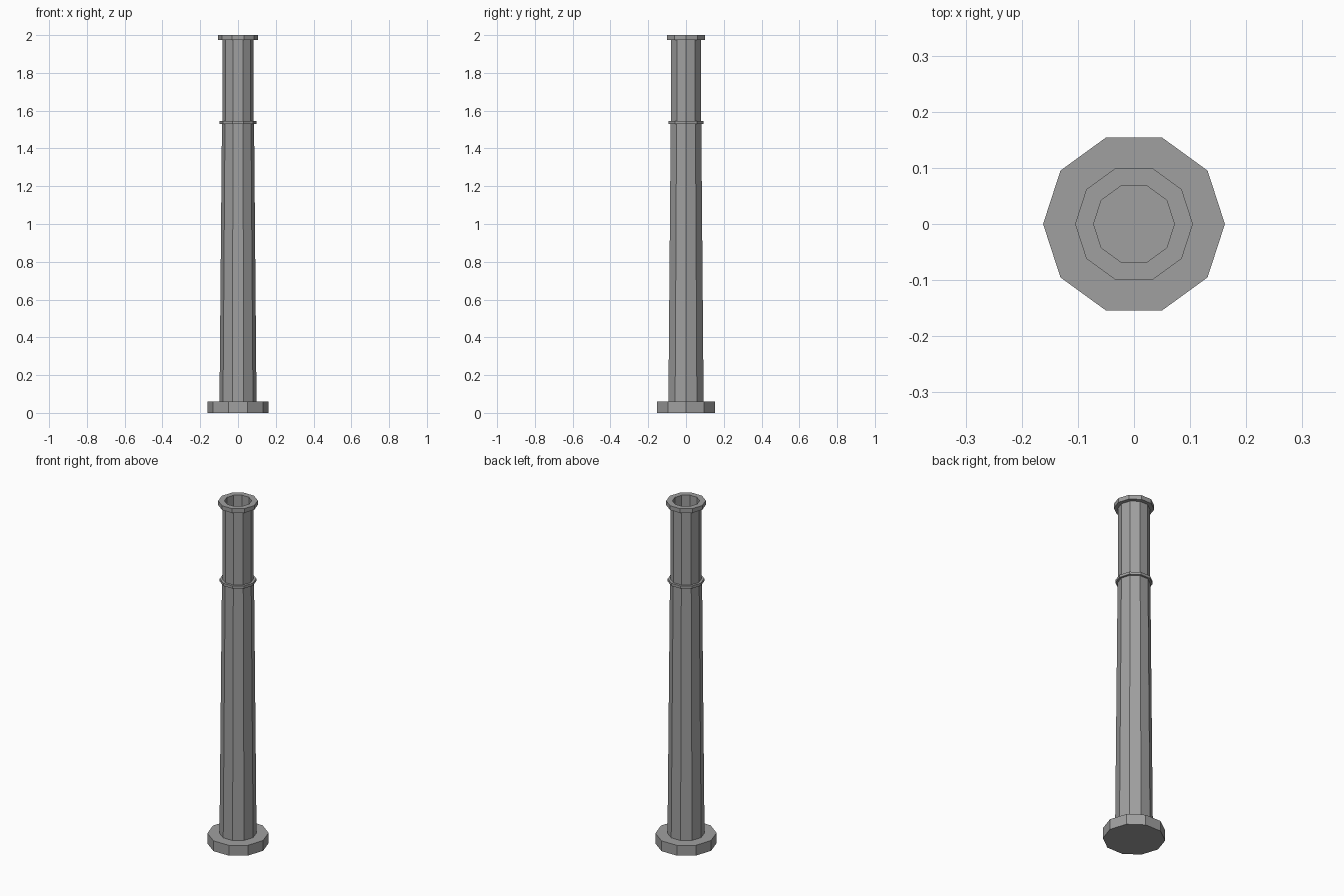
import bpy, bmesh, math

cube = bpy.data.objects.get("Cube")
if cube:
    bpy.data.objects.remove(cube)

SIDES = 10

# Single flat grey
grey = bpy.data.materials.new("stone_grey")
grey.use_nodes = True
colour = (0.35, 0.35, 0.35, 1)
grey.diffuse_color = colour
bsdf = next(n for n in grey.node_tree.nodes if n.type == 'BSDF_PRINCIPLED')
bsdf.inputs["Base Color"].default_value = colour
bsdf.inputs["Roughness"].default_value = 0.9


def lathe(name, profile, closed=False):
    """Spin (radius, height) points into a ten-sided solid.
    Closed profiles make rings; open ones get end caps."""
    bm = bmesh.new()
    rings = []
    for r, z in profile:
        rings.append([bm.verts.new((r * math.cos(math.tau * i / SIDES),
                                    r * math.sin(math.tau * i / SIDES), z))
                      for i in range(SIDES)])
    pairs = list(zip(rings, rings[1:]))
    if closed:
        pairs.append((rings[-1], rings[0]))
    else:
        bm.faces.new(rings[0])
        bm.faces.new(rings[-1])
    for a, b in pairs:
        for i in range(SIDES):
            j = (i + 1) % SIDES
            bm.faces.new((a[i], a[j], b[j], b[i]))
    bmesh.ops.recalc_face_normals(bm, faces=bm.faces)
    mesh = bpy.data.meshes.new(name)
    bm.to_mesh(mesh)
    bm.free()
    mesh.materials.append(grey)
    obj = bpy.data.objects.new(name, mesh)
    bpy.context.collection.objects.link(obj)
    return obj


def band(name, inner, outer, low, high):
    return lathe(name, [(inner, low), (outer, low), (outer, high), (inner, high)], True)


BORE = 0.072      # radius of the hollow flue
BASE_TOP = 0.06
RING_LOW, RING_HIGH = 1.53, 1.545
CAP_LOW = 1.975

# Wide foot that closes the flue at the bottom
lathe("base_plate", [(0.162, 0), (0.162, BASE_TOP)])

# Tapered lower shaft and straight upper shaft
lathe("lower_shaft", [(BORE, BASE_TOP), (0.098, BASE_TOP),
                      (0.085, RING_LOW), (BORE, RING_LOW)], True)
band("upper_shaft", BORE, 0.083, RING_HIGH, CAP_LOW)

# Thin ring at the joint and collar around the open mouth
band("joint_ring", BORE, 0.097, RING_LOW, RING_HIGH)
band("top_collar", BORE, 0.105, CAP_LOW, 2.0)
